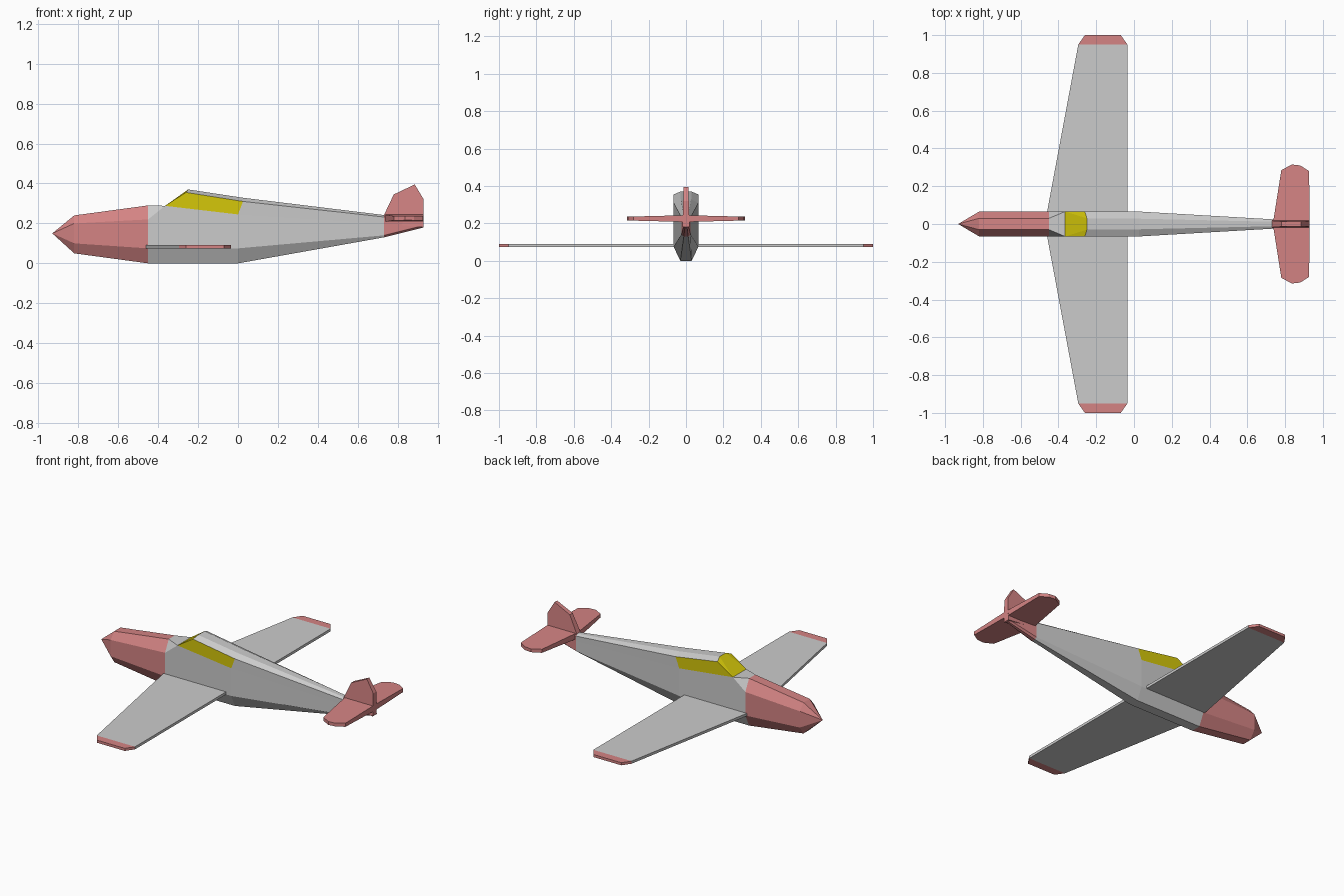
import bpy, bmesh
from mathutils import Vector

cube = bpy.data.objects.get("Cube")
if cube:
    bpy.data.objects.remove(cube)


def material(name, colour):
    mat = bpy.data.materials.new(name)
    mat.use_nodes = True
    mat.diffuse_color = (*colour, 1)
    shader = next(n for n in mat.node_tree.nodes if n.type == "BSDF_PRINCIPLED")
    shader.inputs["Base Color"].default_value = (*colour, 1)
    return mat


grey = material("body_grey", (0.6, 0.6, 0.6))
red = material("trim_red", (0.66, 0.23, 0.23))
yellow = material("window_yellow", (0.66, 0.57, 0.003))
GREY, RED, YELLOW = range(3)


def finish(name, bm):
    bmesh.ops.remove_doubles(bm, verts=bm.verts, dist=0.0004)
    bmesh.ops.recalc_face_normals(bm, faces=bm.faces)
    mesh = bpy.data.meshes.new(name)
    bm.to_mesh(mesh)
    bm.free()
    for mat in (grey, red, yellow):
        mesh.materials.append(mat)
    obj = bpy.data.objects.new(name, mesh)
    bpy.context.collection.objects.link(obj)
    return obj


def section(x, lean, side, top, bottom, low, sill, high, roof):
    """Ring of ten points; lean shifts the upper points backwards."""
    half = [(x, side * 0.46, bottom), (x, side, low), (x, side, sill),
            (x + lean, side, high), (x + lean * 1.1, top, roof)]
    return half + [(px, -py, pz) for px, py, pz in reversed(half)]


# Fuselage lofted from nose to tail
stations = [
    section(-0.93, 0, 0, 0, 0.15, 0.15, 0.15, 0.15, 0.15),
    section(-0.82, 0, 0.066, 0.03, 0.05, 0.10, 0.17, 0.2, 0.24),
    section(-0.45, 0, 0.066, 0.03, 0, 0.075, 0.2, 0.22, 0.29),
    section(-0.365, 0, 0.066, 0.066, 0, 0.075, 0.288, 0.288, 0.288),
    section(-0.365, 0.105, 0.066, 0.03, 0, 0.075, 0.288, 0.355, 0.37),
    section(0, 0.025, 0.066, 0.028, 0, 0.075, 0.245, 0.31, 0.328),
    section(0.73, 0, 0.025, 0.012, 0.13, 0.14, 0.2, 0.232, 0.242),
    section(0.93, 0, 0.012, 0.006, 0.18, 0.19, 0.21, 0.23, 0.24),
]
NOSE, COWL, SCREEN, CABIN, TAIL = 0, 1, 3, 4, 6
SIDE_WINDOWS, SCREEN_PANELS = (2, 6), (3, 4, 5)

bm = bmesh.new()
rings = [[bm.verts.new(p) for p in ring] for ring in stations]
count = len(rings[0])
for s in range(len(rings) - 1):
    for k in range(count):
        n = (k + 1) % count
        face = bm.faces.new((rings[s][k], rings[s][n], rings[s + 1][n], rings[s + 1][k]))
        if s in (NOSE, COWL, TAIL):
            face.material_index = RED
        elif s == CABIN and k in SIDE_WINDOWS:
            face.material_index = YELLOW
        elif s == SCREEN and k in SCREEN_PANELS + SIDE_WINDOWS:
            face.material_index = YELLOW
bm.faces.new(rings[-1]).material_index = RED
bmesh.ops.dissolve_degenerate(bm, dist=0.0004, edges=bm.edges)
finish("fuselage", bm)


def slab(outline, place):
    """Closed slab; place(a, b, side) gives a point on either skin."""
    bm = bmesh.new()
    upper, lower = ([bm.verts.new(place(a, b, s)) for a, b in outline] for s in (1, -1))
    bm.faces.new(upper)
    bm.faces.new(lower[::-1])
    for k in range(len(outline)):
        n = (k + 1) % len(outline)
        bm.faces.new((upper[k], lower[k], lower[n], upper[n]))
    return bm


def mirrored(half):
    return half + [(a, -b) for a, b in reversed(half)]


# Main wing with painted tips
TIP = 0.95
bm = slab(mirrored([(-0.46, 0.065), (-0.295, TIP), (-0.26, 1), (-0.07, 1),
                    (-0.035, TIP), (-0.035, 0.065)]),
          lambda x, y, s: (x, y, 0.083 + s * 0.008))
for sign in (1, -1):
    bmesh.ops.bisect_plane(bm, geom=bm.verts[:] + bm.edges[:] + bm.faces[:],
                           plane_co=Vector((0, sign * TIP, 0)), plane_no=Vector((0, 1, 0)))
for face in bm.faces:
    face.material_index = RED if abs(face.calc_center_median().y) > TIP else GREY
finish("wing", bm)

# Tailplane halves, thinner towards the tips
half_tail = [(0.735, 0), (0.78, 0.285), (0.835, 0.315), (0.88, 0.31), (0.927, 0.28), (0.93, 0)]
for name, sign in (("starboard_tailplane", 1), ("port_tailplane", -1)):
    bm = slab(half_tail, lambda x, y, s: (x, sign * y, 0.226 + s * (0.018 - 0.025 * y)))
    for face in bm.faces:
        face.material_index = RED
    finish(name, bm)

# Upright fin, thinner towards the top
bm = slab([(0.73, 0.2), (0.73, 0.24), (0.78, 0.345), (0.885, 0.395), (0.93, 0.32), (0.93, 0.18)],
          lambda x, z, s: (x, s * (0.026 - 0.035 * z), z))
for face in bm.faces:
    face.material_index = RED
finish("tail_fin", bm)
